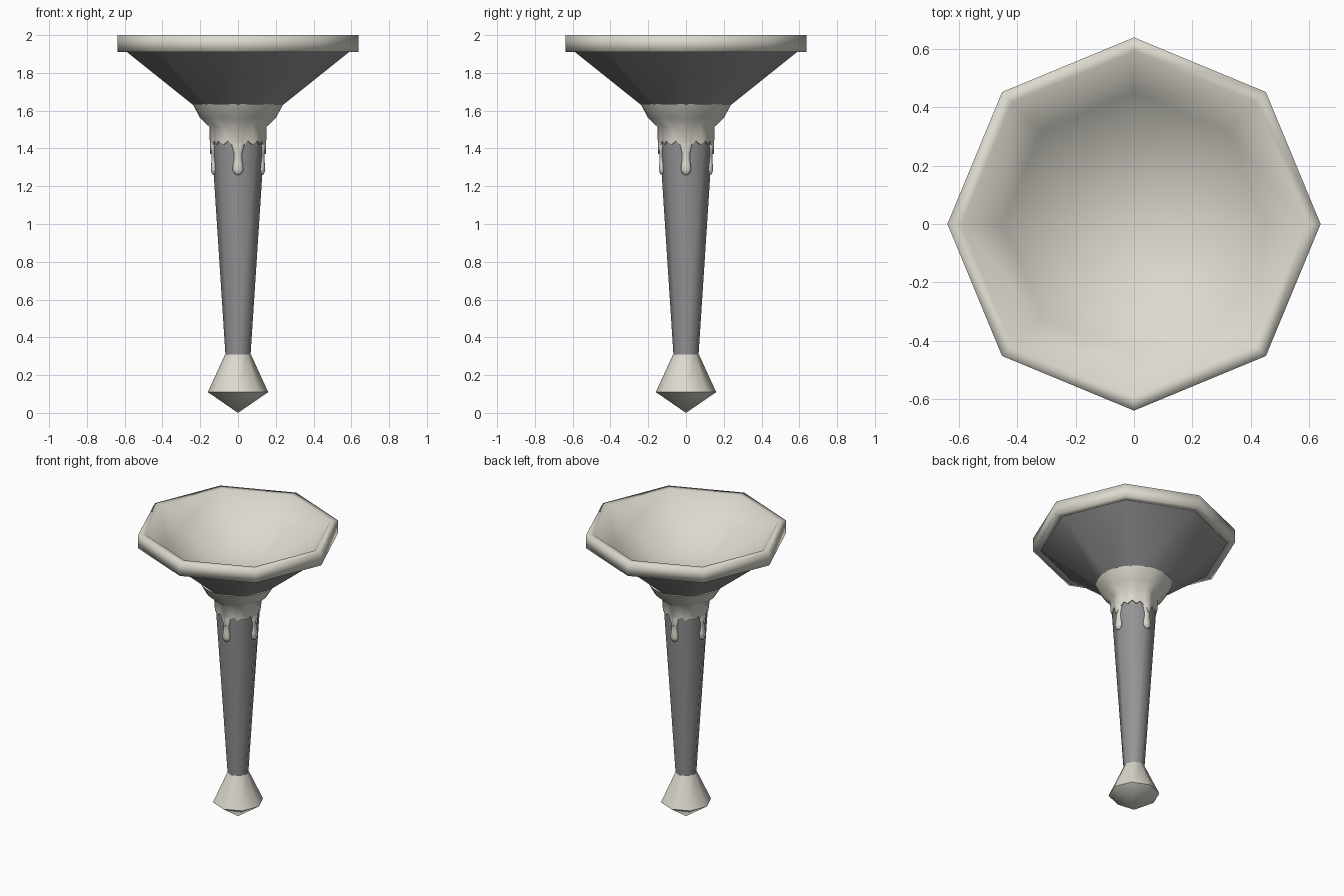
import bpy, bmesh
from math import sin, cos, pi

if "Cube" in bpy.data.objects:
    bpy.data.objects.remove(bpy.data.objects["Cube"])


def material(name, rgb):
    m = bpy.data.materials.new(name)
    m.diffuse_color = (*rgb, 1)
    m.use_nodes = True
    m.node_tree.nodes["Principled BSDF"].inputs["Base Color"].default_value = m.diffuse_color
    return m


CREAM = material("pale_wax", (0.72, 0.70, 0.62))
GREY = material("dark_grey", (0.30, 0.30, 0.31))


def loft(name, rings, mat, closed=False, offset=(0, 0), sharp=None):
    """Skin a list of rings of (x, y, z); one-point rings become poles."""
    bm = bmesh.new()
    vr = [[bm.verts.new((x + offset[0], y + offset[1], z)) for x, y, z in r] for r in rings]
    pairs = list(zip(vr, vr[1:])) + ([(vr[-1], vr[0])] if closed else [])
    for a, b in pairs:
        n = max(len(a), len(b))
        for i in range(n):
            j = (i + 1) % n
            f = [a[i % len(a)], a[j % len(a)], b[j % len(b)], b[i % len(b)]]
            bm.faces.new(list(dict.fromkeys(f)))
    bmesh.ops.recalc_face_normals(bm, faces=bm.faces)
    for f in bm.faces:
        f.smooth = True
    me = bpy.data.meshes.new(name)
    bm.to_mesh(me)
    bm.free()
    me.materials.append(mat)
    ob = bpy.data.objects.new(name, me)
    bpy.context.collection.objects.link(ob)
    if sharp:
        bpy.context.view_layer.objects.active = ob
        ob.select_set(True)
        bpy.ops.object.shade_smooth_by_angle(angle=sharp)
        ob.select_set(False)
    return ob


def turned(profile, sides=8):
    return [[(0, 0, z)] if r == 0 else
            [(r * cos(2 * pi * i / sides), r * sin(2 * pi * i / sides), z) for i in range(sides)]
            for r, z in profile]


# Pommel, shaft and the outside of the bowl
loft("pommel", turned([(0, 0.0), (0.16, 0.11), (0.068, 0.31), (0, 0.31)]), CREAM, sharp=1.0)
loft("shaft", turned([(0.066, 0.30), (0.146, 1.53)]), GREY)
loft("bowl_outside", turned([(0.20, 1.60), (0.60, 1.92)]), GREY)

# Rim running into the hollow of the bowl
loft("rim_and_bowl_inside", turned([(0.59, 1.91), (0.638, 1.91), (0.638, 2.0), (0.59, 2.0),
                                    (0.45, 1.86), (0.25, 1.74), (0, 1.70)]), CREAM)

# Melted collar: round on top, hugging the octagonal shaft at its ragged edge
SEG = 32
EDGE = [1.37, 1.415, 1.44, 1.42, 1.44, 1.42, 1.44, 1.415]


def octagon_factor(a):
    return cos(pi / 8) / cos((a % (pi / 4)) - pi / 8)


def collar_ring(r, z, square):
    ring = []
    for i in range(SEG):
        a = 2 * pi * i / SEG
        zz = EDGE[i % 8] if z is None else z
        rr = r * (1 - square + square * octagon_factor(a))
        ring.append((rr * cos(a), rr * sin(a), zz))
    return ring


loft("melted_collar", [collar_ring(0.20, 1.635, 0), collar_ring(0.24, 1.635, 0),
                       collar_ring(0.20, 1.56, 0.3), collar_ring(0.152, 1.515, 1),
                       collar_ring(0.147, None, 1), collar_ring(0.130, None, 1)], CREAM, sharp=1.0)

# Four drips with swollen ends
DRIP = [(0, 1.258), (0.018, 1.265), (0.029, 1.287), (0.026, 1.315),
        (0.021, 1.34), (0.021, 1.37), (0.034, 1.42), (0.02, 1.46), (0, 1.47)]
for k in range(4):
    a = k * pi / 2
    rings = [[(x * (cos(a) ** 2 * 0.6 + sin(a) ** 2), y * (sin(a) ** 2 * 0.6 + cos(a) ** 2), z)
              for x, y, z in ring] for ring in turned(DRIP, 10)]
    loft(f"drip_{k + 1}", rings, CREAM, offset=(0.127 * cos(a), 0.127 * sin(a)))
